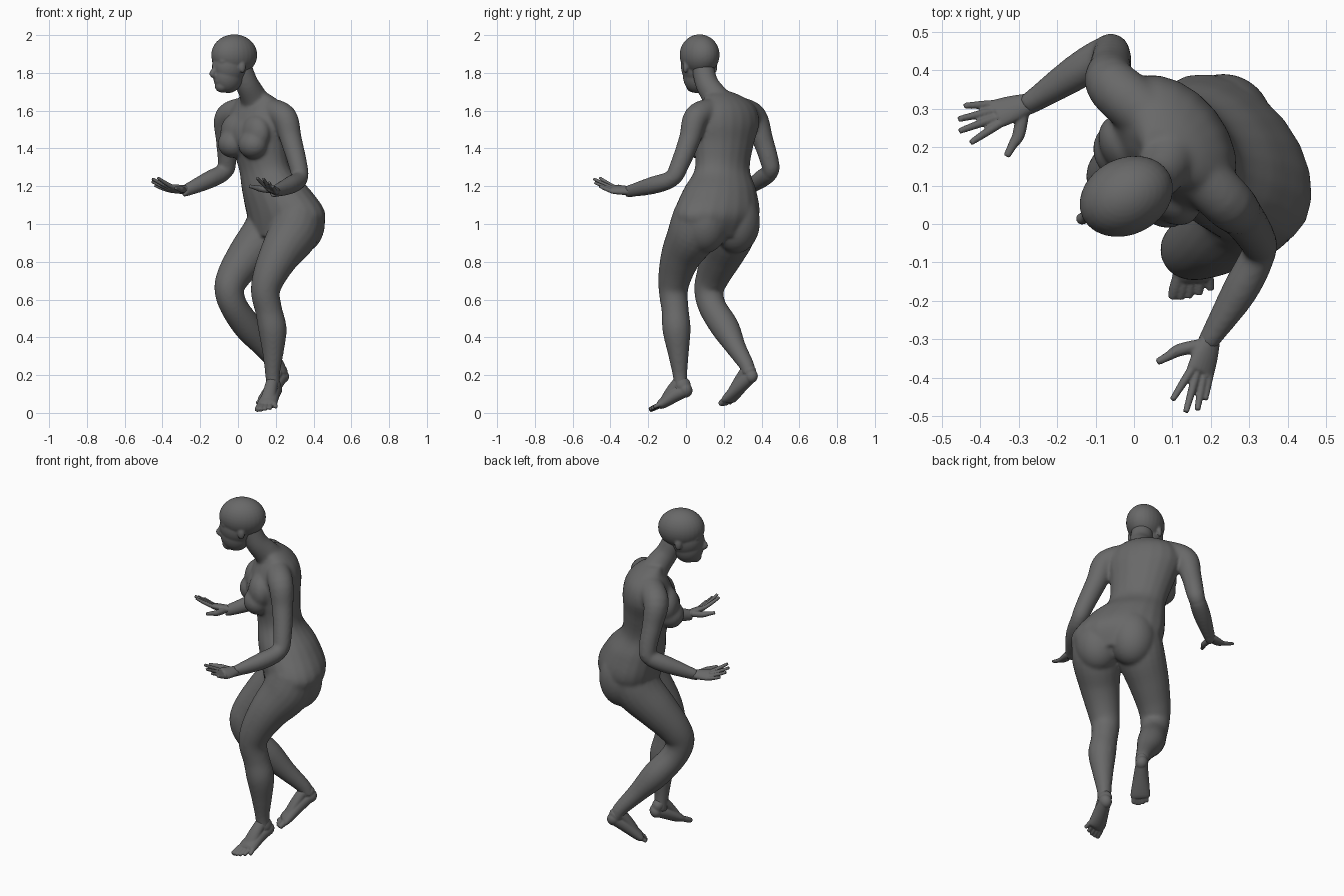
import bpy, bmesh, math
from mathutils import Vector, Matrix

if "Cube" in bpy.data.objects:
    bpy.data.objects.remove(bpy.data.objects["Cube"])

skin = bpy.data.materials.new("dark grey")
skin.use_nodes = True
grey = (0.14, 0.14, 0.14, 1)
skin.diffuse_color = grey
skin.node_tree.nodes["Principled BSDF"].inputs["Base Color"].default_value = grey
UP = Vector((0, 0, 1))


def catmull(a, b, c, d, t):
    return [0.5 * (2 * q + (r - p) * t + (2 * p - 5 * q + 4 * r - s) * t * t
                   + (3 * q - p - 3 * r + s) * t ** 3) for p, q, r, s in zip(a, b, c, d)]


def loft(bm, sections, side=(1, 0, 0), level=False, steps=5, sides=20):
    """Sections are x, y, z, half width, half depth, smoothed along the path."""
    secs = [s if len(s) == 5 else (*s, s[3]) for s in sections]
    pad = [secs[0]] + secs + [secs[-1]]
    path = [catmull(*pad[i:i + 4], k / steps)
            for i in range(len(secs) - 1) for k in range(steps)] + [secs[-1]]
    pts = [Vector(p[:3]) for p in path]
    rings = []
    for i, p in enumerate(path):
        tangent = UP if level else (pts[min(i + 1, len(pts) - 1)] - pts[max(i - 1, 0)]).normalized()
        u = Vector(side)
        u = (u - tangent * u.dot(tangent)).normalized()
        v = tangent.cross(u)
        angles = [2 * math.pi * j / sides for j in range(sides)]
        rings.append([bm.verts.new(pts[i] + u * p[3] * math.cos(a) + v * p[4] * math.sin(a))
                      for a in angles])
    faces = [bm.faces.new(rings[0]), bm.faces.new(rings[-1])]
    for r, q in zip(rings, rings[1:]):
        for j in range(sides):
            k = (j + 1) % sides
            faces.append(bm.faces.new((r[j], r[k], q[k], q[j])))
    bmesh.ops.recalc_face_normals(bm, faces=faces)


def ball(bm, centre, radii, side=(1, 0, 0)):
    """Ellipsoid with radii across, front to back and up."""
    s = Vector(side).normalized()
    turn = Matrix((s, UP.cross(s), UP)).transposed().to_4x4()
    m = Matrix.Translation(centre) @ turn @ Matrix.Diagonal((*radii, 1))
    bmesh.ops.create_uvsphere(bm, u_segments=28, v_segments=18, radius=1, matrix=m)


def finish(bm, name, voxel, rounds):
    """Fuse the overlapping volumes into one smooth skin."""
    mesh = bpy.data.meshes.new(name)
    bm.to_mesh(mesh)
    bm.free()
    ob = bpy.data.objects.new(name, mesh)
    bpy.context.collection.objects.link(ob)
    rm = ob.modifiers.new("fuse", 'REMESH')
    rm.mode = 'VOXEL'
    rm.voxel_size = voxel
    sm = ob.modifiers.new("soften", 'SMOOTH')
    sm.factor = 0.5
    sm.iterations = rounds
    deps = bpy.context.evaluated_depsgraph_get()
    baked = bpy.data.meshes.new_from_object(ob.evaluated_get(deps))
    ob.modifiers.clear()
    ob.data = baked
    baked.name = name
    baked.materials.clear()
    baked.materials.append(skin)
    for p in baked.polygons:
        p.use_smooth = True
        p.material_index = 0


# Torso, neck and pelvis
body = bmesh.new()
across = Vector((0.62, -0.78, 0))
loft(body, [(.245, .155, .93, .2, .14), (.255, .163, 1.05, .255, .175), (.202, .178, 1.18, .213, .16),
            (.142, .192, 1.29, .16, .122), (.112, .2, 1.42, .174, .132), (.103, .21, 1.53, .2, .138),
            (.105, .215, 1.61, .18, .114), (.1, .205, 1.665, .128, .077),
            (.085, .18, 1.7, .07, .05)], across, level=True)
loft(body, [(.105, .2, 1.61, .1, .08), (.078, .15, 1.68, .07), (.048, .112, 1.74, .062),
            (.025, .095, 1.8, .06), (.008, .083, 1.86, .058)], across)
for c in ((.08, .07, 1.42), (-.028, .188, 1.425)):
    ball(body, c, (.084, .076, .075), across)
    ball(body, Vector(c) + Vector((.014, .011, .06)), (.095, .068, .1), across)
ball(body, (.04, .145, 1.47), (.1, .07, .1), across)
for c in ((.335, .1, 1.01), (.235, .265, 1.01)):
    ball(body, c, (.128, .125, .165), across)

# Arms
loft(body, [(.16, .14, 1.6, .07), (.245, .055, 1.565, .068), (.28, .02, 1.45, .058),
            (.318, -.035, 1.31, .05), (.325, -.075, 1.24, .046), (.275, -.175, 1.205, .047),
            (.2, -.295, 1.175, .034, .029), (.188, -.318, 1.172, .032, .026)], (.5, .5, .6))
loft(body, [(.04, .28, 1.6, .075), (-.055, .36, 1.565, .07), (-.062, .405, 1.45, .056),
            (-.058, .44, 1.34, .05), (-.07, .447, 1.28, .046), (-.15, .395, 1.235, .047),
            (-.27, .315, 1.18, .034, .029), (-.29, .303, 1.175, .032, .026)], (.5, .5, .6))

# Legs
loft(body, [(.32, .07, 1.05, .135), (.292, .037, .95, .135), (.223, -.022, .84, .11),
            (.168, -.057, .73, .09), (.145, -.067, .64, .077), (.163, -.057, .54, .072),
            (.183, -.05, .44, .075), (.185, -.04, .31, .055), (.183, -.032, .2, .039),
            (.187, -.025, .12, .038)])
loft(body, [(.2, .25, 1.05, .135), (.152, .235, .95, .133), (.06, .192, .84, .113),
            (-.02, .145, .73, .091), (-.046, .122, .65, .079), (-.02, .14, .56, .074),
            (.055, .208, .45, .075), (.135, .265, .345, .054), (.208, .322, .25, .04),
            (.228, .335, .2, .037)])
finish(body, "body", 0.008, 14)

# Head, with features placed forward, leftward and upward of its centre
head = bmesh.new()
ahead, left = Vector((-.89, -.45, 0)), Vector((.45, -.89, 0))
middle = Vector((-.02, .072, 1.8))


def at(f, s, z):
    return middle + ahead * f + left * s + UP * z


ball(head, at(0, 0, .095), (.1, .127, .109), left)
ball(head, at(.028, 0, .035), (.084, .095, .1), left)
ball(head, at(.036, 0, -.012), (.07, .083, .095), left)
ball(head, at(.075, 0, -.068), (.038, .036, .036), left)
ball(head, at(.098, 0, -.038), (.03, .02, .026), left)
loft(head, [(*at(.1, 0, .07), .02), (*at(.116, 0, .02), .015), (*at(.131, 0, -.005), .016),
            (*at(.11, 0, -.018), .016)], left, sides=12)
for s in (1, -1):
    ball(head, at(.082, .032 * s, .062), (.034, .03, .022), left)
    ball(head, at(-.005, .088 * s, .03), (.012, .019, .031), left)
finish(head, "head", 0.005, 9)


# Hands: palm, four fingers from the index outward, and thumb
def hand(name, wrist, tips, thumb):
    bm = bmesh.new()
    wrist, thumb = Vector(wrist), Vector(thumb)
    tips = [Vector(t) for t in tips]
    mean = sum(tips, Vector()) / 4
    side = tips[0] - tips[3]
    palm = wrist.lerp(mean, .5) - UP * .016
    knuckles = [palm + side.normalized() * w for w in (.03, .01, -.01, -.028)]
    loft(bm, [(*wrist, .027, .022), (*wrist.lerp(palm, .5), .036, .021), (*palm, .04, .017),
              (*palm.lerp(mean, .1), .036, .011)], side)
    for k, t in zip(knuckles, tips):
        bend = k.lerp(t, .5) - UP * .002
        loft(bm, [(*wrist.lerp(k, .7), .01), (*k, .0115), (*bend, .0105), (*t, .008)], side, sides=10)
    joint = wrist.lerp(thumb, .5) + side.normalized() * .01 - UP * .006
    loft(bm, [(*wrist.lerp(palm, .2), .018), (*joint, .017), (*joint.lerp(thumb, .5), .0125),
              (*thumb, .009)], UP, sides=10)
    finish(bm, name, 0.004, 2)


hand("left_hand", (.2, -.295, 1.175),
     [(.1, -.458, 1.245), (.135, -.49, 1.24), (.165, -.485, 1.22), (.185, -.458, 1.2)],
     (.06, -.36, 1.2))
hand("right_hand", (-.27, .315, 1.18),
     [(-.425, .212, 1.245), (-.455, .242, 1.24), (-.457, .273, 1.225), (-.442, .308, 1.205)],
     (-.332, .176, 1.19))


# Feet: heel to ball, then toes from the big one outward
def foot(name, ankle, heel, ball_pos, big, little):
    bm = bmesh.new()
    ankle, heel, front = Vector(ankle), Vector(heel), Vector(ball_pos)
    big, little = Vector(big), Vector(little)
    side = big - little
    loft(bm, [(*ankle, .033, .034), (*ankle.lerp(heel, .5), .035, .042), (*heel, .03, .03)], side)
    ball(bm, heel, (.034, .037, .037), side)
    arch = heel.lerp(front, .45) + UP * .008
    loft(bm, [(*heel, .032, .033), (*arch, .041, .037), (*front, .053, .028),
              (*front.lerp((big + little) / 2, .4), .05, .017)], side)
    instep = ankle.lerp(front, .5) + UP * .006
    loft(bm, [(*ankle, .031, .03), (*instep, .035, .028), (*front, .042, .022)], side)
    for i in range(5):
        t = i / 4
        tip = big.lerp(little, t) + (big - front).normalized() * .013 * math.sin(math.pi * t)
        root = front + side * (.38 - .76 * t)
        r = .016 - .004 * min(1, t * 2)
        loft(bm, [(*root, r), (*root.lerp(tip, .6), r), (*tip, r * .8)], side, sides=10)
    finish(bm, name, 0.004, 4)


foot("left_foot", (.184, -.03, .175), (.2, -.002, .118), (.155, -.125, .05),
     (.1, -.193, .015), (.2, -.172, .03))
foot("right_foot", (.215, .325, .235), (.235, .345, .194), (.152, .235, .08),
     (.15, .178, .045), (.1, .23, .05))
